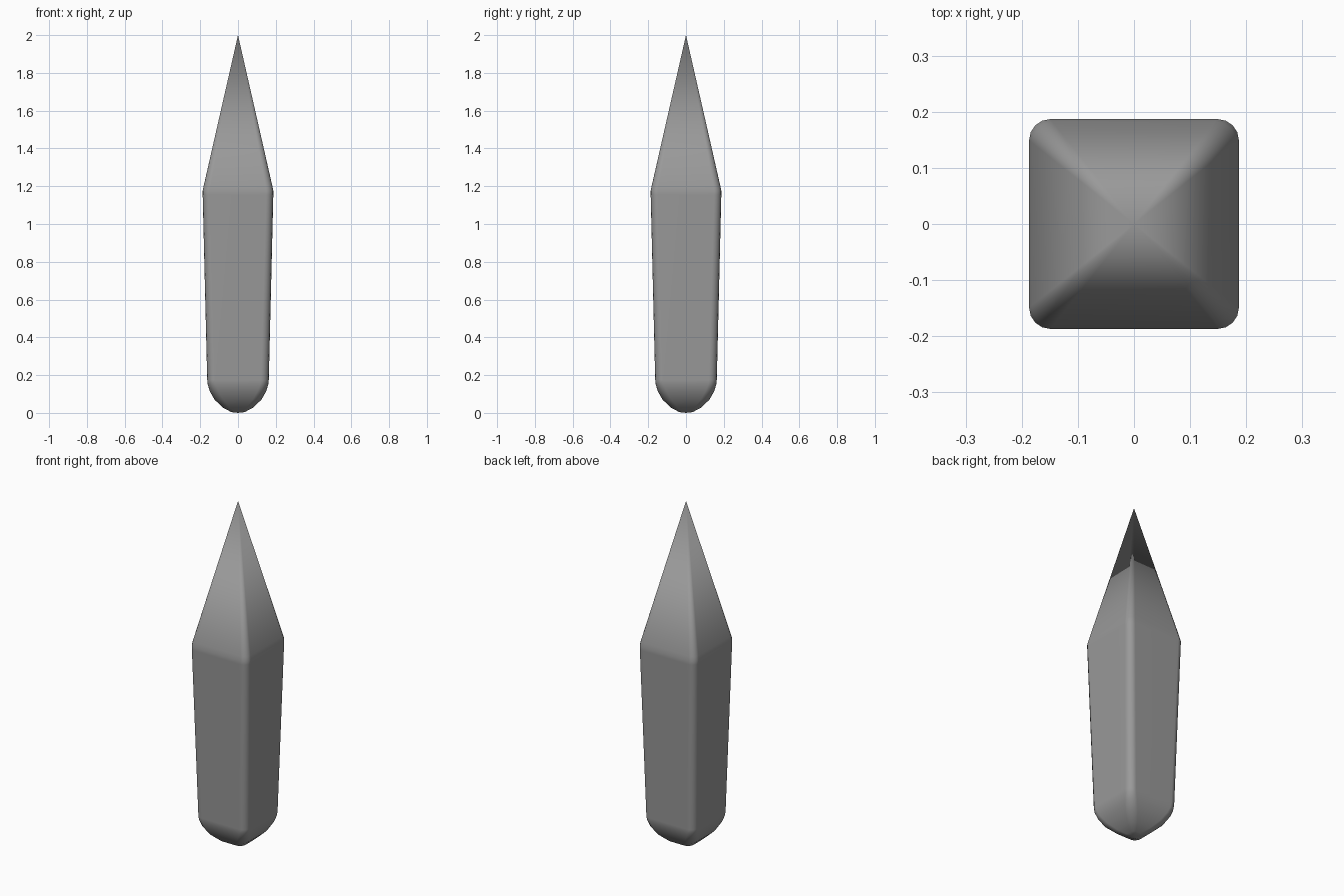
import bpy
import bmesh
from math import cos, sin, pi

cube = bpy.data.objects.get("Cube")
if cube:
    bpy.data.objects.remove(cube, do_unlink=True)

mat = bpy.data.materials.new("plain_grey")
mat.use_nodes = True
GREY = (0.32, 0.32, 0.32, 1)
mat.diffuse_color = GREY
mat.node_tree.nodes["Principled BSDF"].inputs["Base Color"].default_value = GREY

CORNER_STEPS = 4


def rounded_square(bm, half, radius, z):
    """Ring of vertices around a square with rounded corners."""
    ring = []
    for quarter in range(4):
        middle = pi / 4 + quarter * pi / 2
        cx = (half - radius) * (1 if cos(middle) > 0 else -1)
        cy = (half - radius) * (1 if sin(middle) > 0 else -1)
        for step in range(CORNER_STEPS + 1):
            a = quarter * pi / 2 + step / CORNER_STEPS * pi / 2
            ring.append(bm.verts.new((cx + radius * cos(a), cy + radius * sin(a), z)))
    return ring


# Half width, corner radius and height, from the rounded butt to the spike
sections = [
    (0.035, 0.018, 0.004), (0.080, 0.036, 0.028), (0.124, 0.046, 0.070),
    (0.150, 0.046, 0.116), (0.160, 0.043, 0.150), (0.163, 0.042, 0.175),
    (0.187, 0.039, 1.155), (0.187, 0.038, 1.175), (0.182, 0.037, 1.200),
]

bm = bmesh.new()
rings = [rounded_square(bm, *s) for s in sections]
for low, high in zip(rings, rings[1:]):
    for i in range(len(low)):
        j = (i + 1) % len(low)
        bm.faces.new((low[i], low[j], high[j], high[i]))

# Bottom pole and pointed tip
bottom = bm.verts.new((0, 0, 0))
tip = bm.verts.new((0, 0, 2))
for i in range(len(rings[0])):
    j = (i + 1) % len(rings[0])
    bm.faces.new((bottom, rings[0][j], rings[0][i]))
    bm.faces.new((tip, rings[-1][i], rings[-1][j]))
bmesh.ops.recalc_face_normals(bm, faces=bm.faces)

mesh = bpy.data.meshes.new("pointed_spike")
bm.to_mesh(mesh)
bm.free()
mesh.materials.append(mat)
spike = bpy.data.objects.new("pointed_spike", mesh)
bpy.context.collection.objects.link(spike)

# Smooth shading, keeping the broad sides flat
bpy.ops.object.select_all(action='DESELECT')
spike.select_set(True)
bpy.context.view_layer.objects.active = spike
bpy.ops.object.shade_smooth_by_angle(angle=pi / 4)
weighted = spike.modifiers.new("flat_sides", 'WEIGHTED_NORMAL')
weighted.keep_sharp = True
